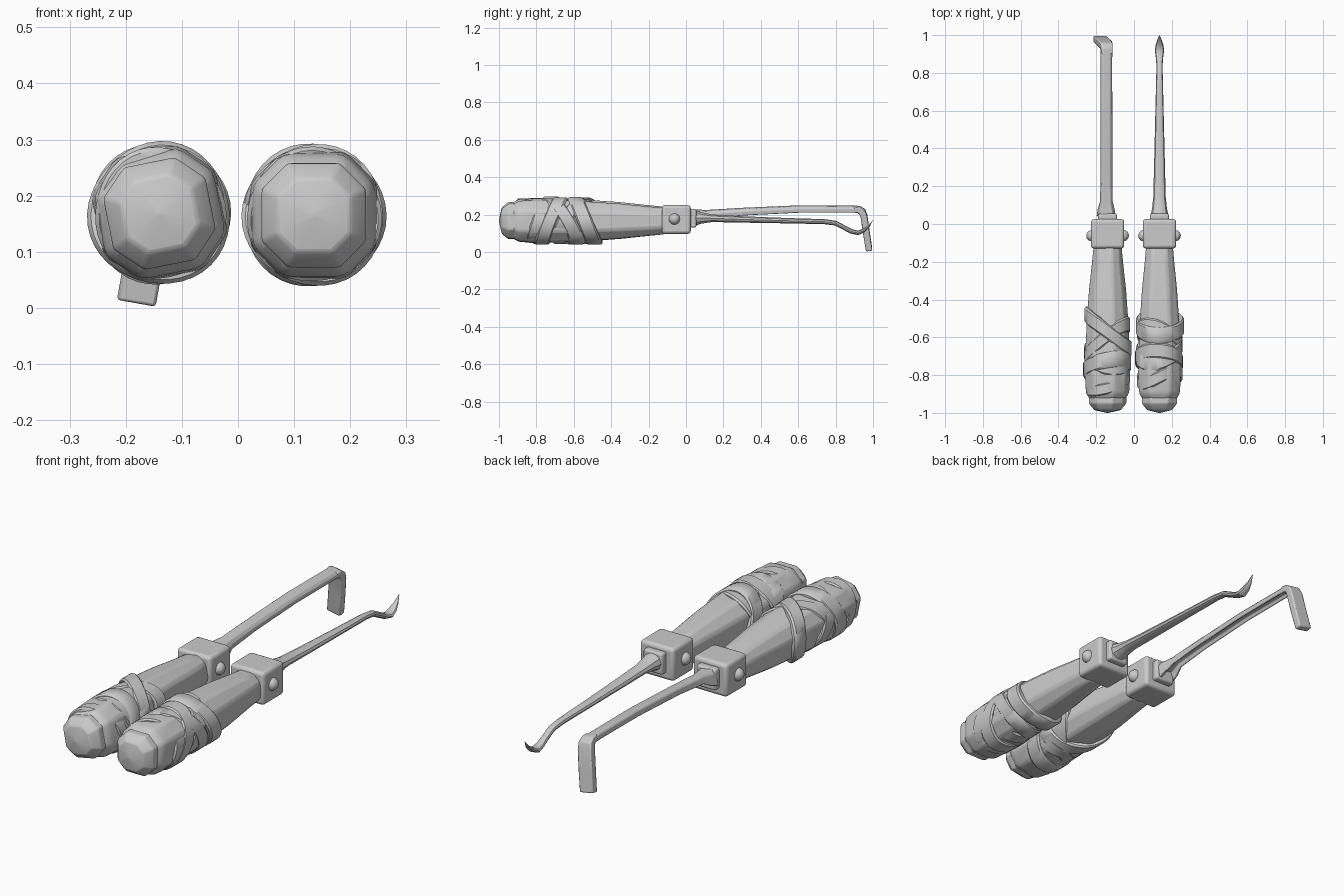
import bpy, bmesh, math
from mathutils import Vector

if "Cube" in bpy.data.objects:
    bpy.data.objects.remove(bpy.data.objects["Cube"])

mat = bpy.data.materials.new("plain grey")
mat.use_nodes = True
GREY = (0.6, 0.6, 0.6, 1)
mat.diffuse_color = GREY
mat.node_tree.nodes["Principled BSDF"].inputs["Base Color"].default_value = GREY


def finish(bm, name, bevel=0, angle=35, segments=2):
    bmesh.ops.recalc_face_normals(bm, faces=bm.faces)
    me = bpy.data.meshes.new(name)
    bm.to_mesh(me)
    bm.free()
    ob = bpy.data.objects.new(name, me)
    bpy.context.collection.objects.link(ob)
    me.materials.append(mat)
    if bevel:
        mod = ob.modifiers.new("soft edges", "BEVEL")
        mod.width, mod.segments = bevel, segments
        mod.limit_method, mod.angle_limit = "ANGLE", math.radians(25)
    bpy.ops.object.select_all(action="DESELECT")
    ob.select_set(True)
    bpy.context.view_layer.objects.active = ob
    bpy.ops.object.shade_smooth_by_angle(angle=math.radians(angle))
    return ob


def loft(name, rings, bevel=0, closed=False, angle=35):
    """Skin a list of point rings, capped at both ends unless closed."""
    bm = bmesh.new()
    vs = [[bm.verts.new(p) for p in ring] for ring in rings]
    n = len(vs[0])
    for k in range(len(vs) - (0 if closed else 1)):
        a, b = vs[k], vs[(k + 1) % len(vs)]
        for i in range(n):
            j = (i + 1) % n
            bm.faces.new((a[i], a[j], b[j], b[i]))
    if not closed:
        bm.faces.new(vs[0])
        bm.faces.new(vs[-1])
    return finish(bm, name, bevel, angle)


def chamfered(y, half, cx, cz, roll=0, cut=0.5):
    """Square with cut corners, lying across the handle axis."""
    pts = []
    for q in range(4):
        for s in (-cut, cut):
            a = q * math.pi / 2 + math.atan(s) + roll
            r = half * math.hypot(1, s)
            pts.append((cx + r * math.cos(a), y, cz + r * math.sin(a)))
    return pts


def sweep(name, outline, stations, roll, bevel):
    """Carry an outline along stations of (x, y, z, width, height)."""
    cs = [Vector(s[:3]) for s in stations]
    lean = Vector((math.cos(roll), 0, -math.sin(roll)))
    rings = []
    for k, (c, s) in enumerate(zip(cs, stations)):
        t = (cs[min(k + 1, len(cs) - 1)] - cs[max(k - 1, 0)]).normalized()
        side = (lean - t * lean.dot(t)).normalized()
        up = side.cross(t)
        rings.append([c + side * (u * s[3] / 2) + up * (v * s[4] / 2) for u, v in outline])
    return loft(name, rings, bevel)


def box(name, center, size, bevel):
    bm = bmesh.new()
    bmesh.ops.create_cube(bm, size=1)
    for v in bm.verts:
        v.co = Vector(center) + Vector(a * b for a, b in zip(v.co, size))
    return finish(bm, name, bevel, 40, 3)


def rivet(name, x, y, z):
    bm = bmesh.new()
    bmesh.ops.create_uvsphere(bm, u_segments=16, v_segments=10, radius=0.03)
    for v in bm.verts:
        v.co += Vector((x, y, z))
    return finish(bm, name, 0, 60)


def strap(name, cx, cz, y0, tilt_x, tilt_z, width, lift, wave=0):
    """Cloth band wound round the grip on a slant."""
    rings = []
    for i in range(40):
        a = i * math.tau / 40
        y = y0 + tilt_x * math.cos(a) + tilt_z * math.sin(a) + wave * math.sin(2 * a)
        outer = 0.117 + lift + 0.003 * math.sin(3 * a + y0 * 20)
        profile = [(-1, 0.095), (-1, outer - 0.007), (-0.8, outer),
                   (0.8, outer), (1, outer - 0.007), (1, 0.095)]
        rings.append([(cx + r * math.cos(a), y + w * width / 2, cz + r * math.sin(a))
                      for w, r in profile])
    return loft(name, rings, 0, True, 40)


def handle(side, cx, cz, roll, straps):
    # tapered grip
    grip = [(-0.93, 0.088), (-0.895, 0.108), (-0.8, 0.113), (-0.65, 0.11), (-0.5, 0.103),
            (-0.35, 0.093), (-0.2, 0.078), (-0.11, 0.07)]
    loft(side + "_grip", [chamfered(y, r, cx, cz, roll) for y, r in grip], 0.012)
    # faceted butt cap with a shallow point
    cap = [(-0.9, 0.093), (-0.95, 0.093), (-0.985, 0.066), (-1.0, 0.004)]
    loft(side + "_butt_cap", [chamfered(y, r, cx, cz, roll) for y, r in cap], 0.006)
    # metal block, rivets and collar
    box(side + "_ferrule", (cx, -0.052, 0.174), (0.176, 0.155, 0.154), 0.016)
    for s, label in ((1, "left"), (-1, "right")):
        rivet(f"{side}_ferrule_{label}_rivet", cx + s * 0.083, -0.062, 0.176)
    box(side + "_collar", (cx, 0.035, 0.18), (0.1, 0.04, 0.1), 0.01)
    for i, params in enumerate(straps):
        strap(f"{side}_strap_{i + 1}", cx, cz, *params)


handle("right", -0.14, 0.168, 0.2, [
    (-0.57, -0.09, 0.0, 0.085, 0.008),
    (-0.62, 0.085, 0.03, 0.08, 0.002),
    (-0.7, -0.02, -0.06, 0.08, 0.004),
    (-0.75, 0.02, 0.03, 0.085, 0.010),
    (-0.84, 0.03, -0.03, 0.06, 0.000)])
handle("left", 0.135, 0.165, 0.0, [
    (-0.54, 0.0, -0.05, 0.085, 0.010),
    (-0.61, -0.04, 0.06, 0.08, 0.002),
    (-0.66, 0.03, -0.07, 0.085, 0.006),
    (-0.72, -0.01, 0.05, 0.08, 0.009),
    (-0.81, 0.02, 0.0, 0.07, 0.003, 0.02)])

# flat tension blade with a grooved underside and a bent end
channel = [(-1, -1), (-1, 0.5), (-0.75, 1), (0.55, 1), (1, 0.3), (1, -1), (0.7, -1),
           (0.55, -0.1), (-0.6, -0.1), (-0.75, -1)]
sweep("right_tension_blade", channel, [
    (-0.145, 0.04, 0.185, 0.095, 0.08), (-0.145, 0.075, 0.19, 0.085, 0.065),
    (-0.145, 0.12, 0.202, 0.064, 0.04), (-0.145, 0.3, 0.216, 0.06, 0.034),
    (-0.145, 0.6, 0.23, 0.06, 0.032), (-0.145, 0.88, 0.23, 0.06, 0.03),
    (-0.145, 0.925, 0.228, 0.061, 0.03)], 0.17, 0.003)
slab = [(-1, -1), (-1, 1), (1, 1), (1, -1)]
sweep("right_blade_hook", slab, [
    (-0.145, 0.9, 0.229, 0.061, 0.03), (-0.145, 0.925, 0.227, 0.062, 0.032),
    (-0.147, 0.943, 0.215, 0.066, 0.036), (-0.151, 0.952, 0.19, 0.07, 0.036),
    (-0.165, 0.965, 0.1, 0.07, 0.036), (-0.181, 0.979, 0.01, 0.07, 0.034)], 0.17, 0.007)

# slender pick with a dipped, upturned point
oval = [(math.cos(i * math.tau / 10), math.sin(i * math.tau / 10)) for i in range(10)]
sweep("left_pick", oval, [
    (0.135, 0.04, 0.182, 0.095, 0.09), (0.135, 0.08, 0.182, 0.08, 0.065),
    (0.135, 0.14, 0.18, 0.066, 0.042), (0.135, 0.3, 0.174, 0.058, 0.036),
    (0.135, 0.55, 0.167, 0.046, 0.03), (0.135, 0.74, 0.162, 0.037, 0.028),
    (0.135, 0.8, 0.154, 0.034, 0.027), (0.135, 0.85, 0.128, 0.034, 0.026),
    (0.135, 0.885, 0.11, 0.04, 0.026), (0.135, 0.92, 0.102, 0.05, 0.025),
    (0.135, 0.95, 0.115, 0.04, 0.022), (0.135, 0.975, 0.135, 0.024, 0.014),
    (0.135, 0.998, 0.168, 0.002, 0.002)], 0, 0)
